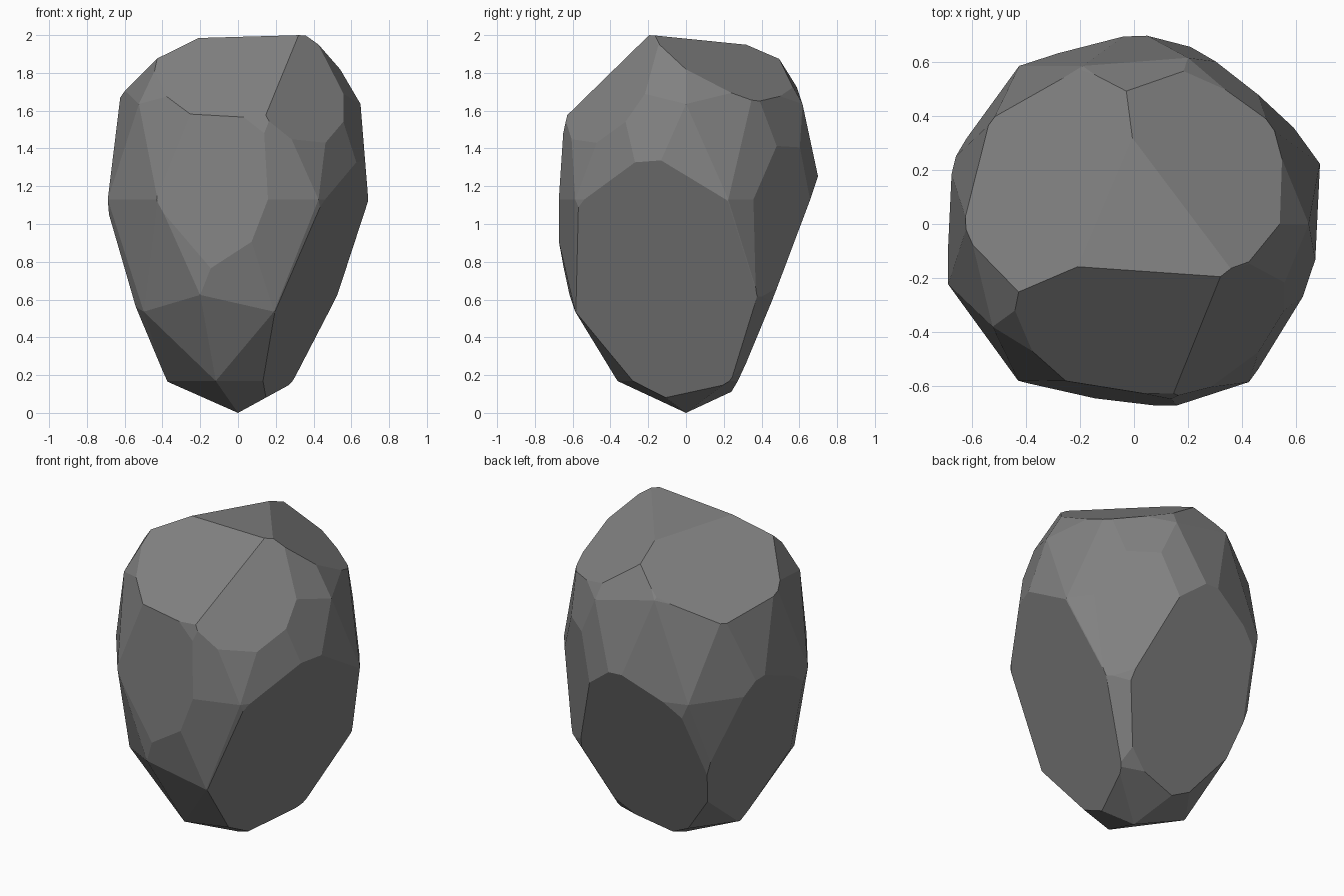
import bpy, bmesh
from mathutils import Vector, Matrix

if "Cube" in bpy.data.objects:
    bpy.data.objects.remove(bpy.data.objects["Cube"])

# Base boulder: low-poly sphere stretched upward
R, H = 0.725, 1.13
bm = bmesh.new()
bmesh.ops.create_icosphere(bm, subdivisions=2, radius=1.0)
bmesh.ops.transform(bm, verts=bm.verts,
                    matrix=Matrix.Translation((0, 0, H)) @ Matrix.Diagonal((R, R, H, 1)))

# Chisel cuts: outward normal and plane offset (normal . point = offset)
CUTS = [
    ((0.59, -0.18, -0.25), 0.0865),    # lower right side
    ((-0.157, -1.0, 0.058), 0.714),    # front
    ((-0.10, -1.0, 1.064), 2.291),     # front top slope
    ((0.81, -1.0, 0.69), 1.835),       # front right shoulder
    ((0.53, 0.50, 1.0), 2.1055),       # back right top
    ((-0.644, 0.348, 1.0), 2.064),     # left top
    ((-0.0226, 0.084, 1.0), 1.976),    # crown
    ((-0.05, 1.0, -0.396), 0.200),     # lower back
    ((-1.0, 0.17, -0.315), 0.320),     # lower left
    ((0.784, 1.0, -0.068), 0.745),     # back right side
]
for normal, offset in CUTS:
    n = Vector(normal)
    res = bmesh.ops.bisect_plane(bm, geom=bm.verts[:] + bm.edges[:] + bm.faces[:], dist=1e-5,
                                 plane_co=n * (offset / n.length_squared), plane_no=n,
                                 clear_outer=True)
    rim = [e for e in bm.edges if e.is_boundary]
    if rim:
        bmesh.ops.holes_fill(bm, edges=rim, sides=0)
bmesh.ops.recalc_face_normals(bm, faces=bm.faces)

# Rock object, flat shaded, one grey
mesh = bpy.data.meshes.new("rock")
bm.to_mesh(mesh)
bm.free()
rock = bpy.data.objects.new("rock", mesh)
bpy.context.collection.objects.link(rock)
grey = bpy.data.materials.new("stone grey")
grey.diffuse_color = (0.22, 0.22, 0.22, 1)
grey.use_nodes = True
grey.node_tree.nodes["Principled BSDF"].inputs["Base Color"].default_value = grey.diffuse_color
mesh.materials.append(grey)
